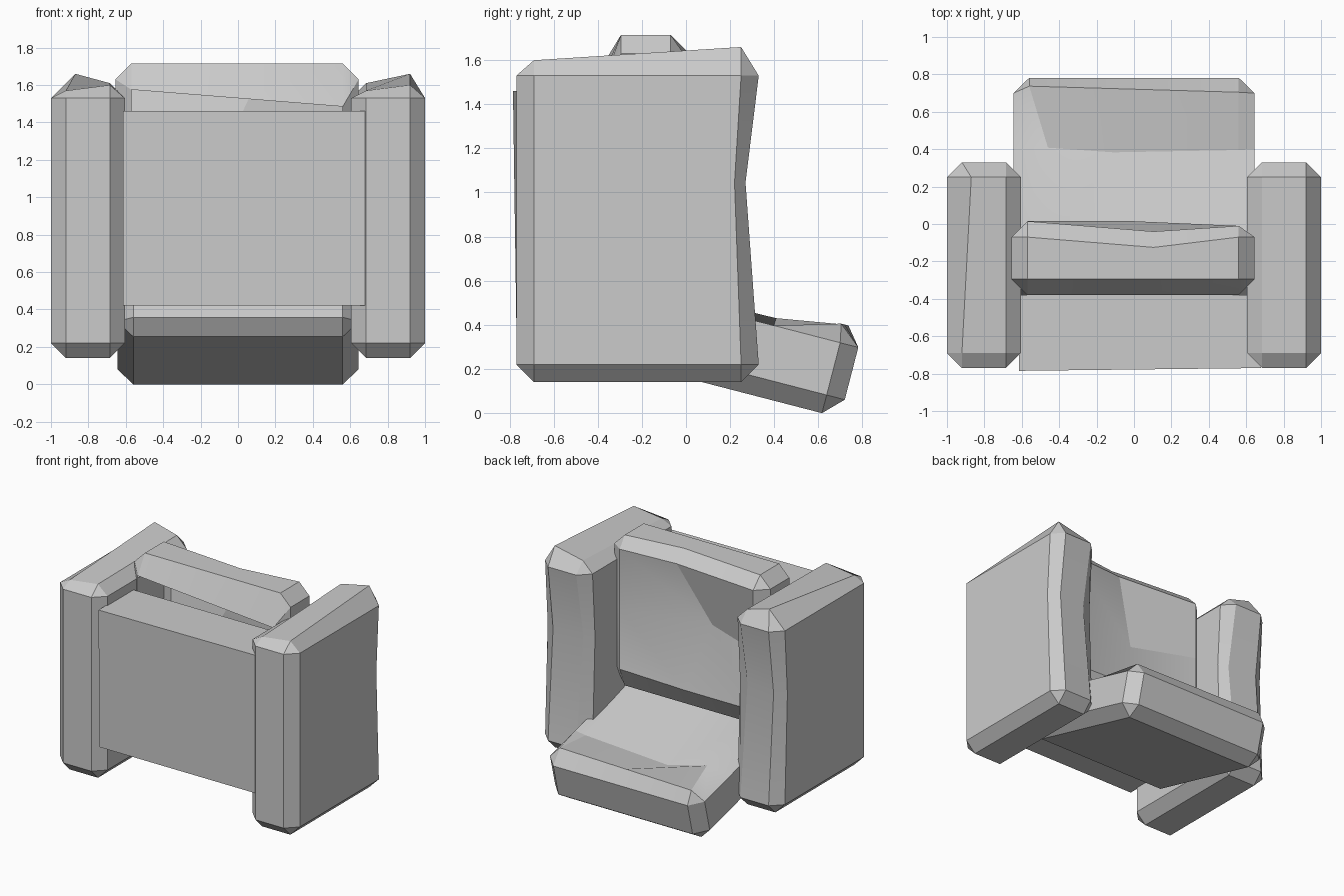
import bpy, bmesh, math
from mathutils import Matrix, Vector

default = bpy.data.objects.get("Cube")
if default:
    bpy.data.objects.remove(default, do_unlink=True)

GREY = (0.6, 0.6, 0.6, 1)
fabric = bpy.data.materials.new("grey_fabric")
fabric.use_nodes = True
fabric.diffuse_color = GREY
fabric.node_tree.nodes["Principled BSDF"].inputs["Base Color"].default_value = GREY


def block(name, low, high, bevel=0.0, cuts=(), shape=None, tilt=0.0, open_rear=False):
    """Chamfered box with optional cut lines, a vertex rule and a tilt about x."""
    low, high = Vector(low), Vector(high)
    centre, size = (low + high) / 2, high - low
    bm = bmesh.new()
    bmesh.ops.create_cube(bm, size=1, matrix=Matrix.Diagonal((*size, 1)))
    if bevel:
        bmesh.ops.bevel(bm, geom=bm.edges[:], offset=bevel, segments=1,
                        profile=0.5, affect='EDGES')
    for axis, position in cuts:
        normal = Vector((0, 0, 0))
        normal[axis] = 1
        bmesh.ops.bisect_plane(bm, geom=bm.verts[:] + bm.edges[:] + bm.faces[:],
                               plane_co=normal * position, plane_no=normal)
    bmesh.ops.recalc_face_normals(bm, faces=bm.faces[:])
    if open_rear:
        bm.normal_update()
        rear = [f for f in bm.faces if f.normal.y < -0.95]
        bmesh.ops.delete(bm, geom=rear, context='FACES')
    if shape:
        for v in bm.verts:
            shape(v.co, size / 2)
    mesh = bpy.data.meshes.new(name)
    bm.to_mesh(mesh)
    bm.free()
    mesh.materials.append(fabric)
    obj = bpy.data.objects.new(name, mesh)
    obj.location = centre
    obj.rotation_euler.x = tilt
    bpy.context.collection.objects.link(obj)
    bpy.ops.object.select_all(action='DESELECT')
    obj.select_set(True)
    bpy.context.view_layer.objects.active = obj
    bpy.ops.object.shade_smooth_by_angle(angle=math.radians(20))
    return obj


# Arms: pinched front, top rising towards the outer front corner
def arm_shape(side):
    def shape(co, half):
        outer = co.x * side > 0
        if co.y > 0 and abs(co.z - 0.17) < 0.01:
            if co.y > half.y - 0.01:
                co.y -= 0.06 if outer else 0.085
            else:
                co.y -= 0.03
        if co.z > half.z - 0.01:
            if co.y > 0:
                if outer:
                    co.z += 0.05
                    if side < 0:
                        co.x += 0.05
            else:
                co.z -= 0.01 if outer == (side > 0) else 0.04
    return shape


for side, name in ((1, "left_arm"), (-1, "right_arm")):
    xs = sorted((side * 0.605, side))
    block(name, (xs[0], -0.77, 0.14), (xs[1], 0.33, 1.61), 0.08,
          cuts=[(2, 0.17)], shape=arm_shape(side))


# Rear panel
def panel_shape(co, half):
    if co.y < 0 and co.x < 0 and co.z > 0:
        co.y -= 0.015


block("rear_panel", (-0.615, -0.77, 0.42), (0.68, -0.38, 1.46), shape=panel_shape)


# Seat cushion: top folded down along a crease, tipped forwards
def seat_shape(co, half):
    if co.z < half.z - 0.01:
        return
    if abs(co.y - 0.2) < 0.01:
        if abs(co.x) < 0.01:
            co.z -= 0.15
            co.x -= 0.11
        elif co.x > 0:
            co.z -= 0.1
        else:
            co.z -= 0.05
            co.x += 0.1
    elif co.y > 0:
        co.y -= 0.03 * co.x
    else:
        co.z -= 0.06


block("seat_cushion", (-0.645, -0.42, 0.12), (0.645, 0.77, 0.535), 0.085,
      cuts=[(0, 0), (1, 0.2)], shape=seat_shape, tilt=math.radians(-14.5))


# Back cushion: hollowed front, open behind, uneven rear top edge
def back_shape(co, half):
    middle = abs(co.x) < 0.01
    top_front = co.y > 0 and co.z > half.z - 0.12
    if middle and top_front:
        co.y -= 0.055
        co.x += 0.11
    elif co.y > half.y - 0.01:
        if middle and abs(co.z) < 0.01:
            co.y -= 0.18
            co.x -= 0.1
        elif co.x > 0:
            co.y -= 0.025
    if co.z < 0.01 - half.z:
        co.z -= 0.06
    if co.y < 0.01 - half.y and co.z > 0.1:
        co.z -= 0.1 + 0.08 * co.x


block("back_cushion", (-0.655, -0.38, 0.64), (0.645, 0.015, 1.715), 0.085,
      cuts=[(0, 0), (2, 0)], shape=back_shape, open_rear=True)
